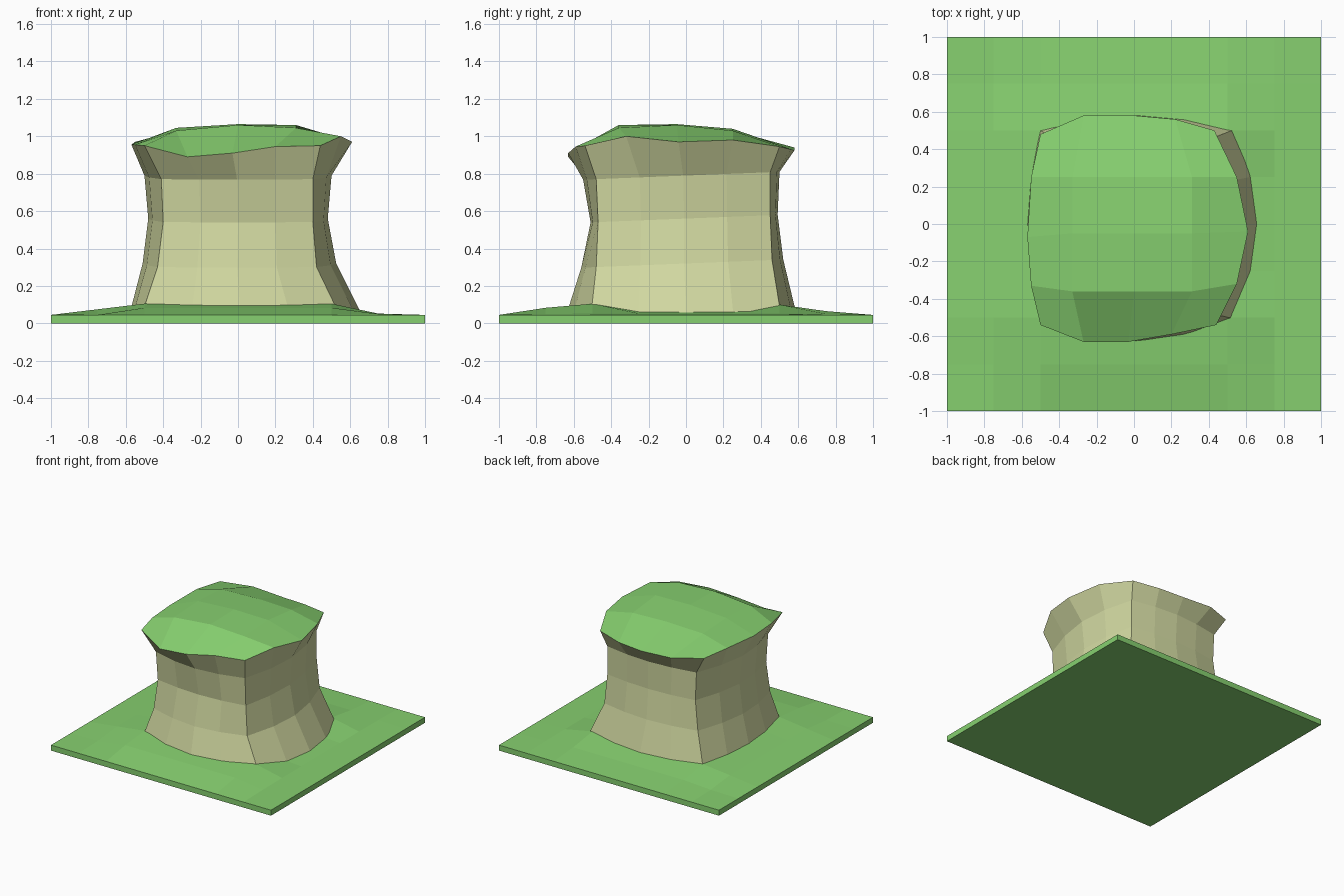
import bpy

if "Cube" in bpy.data.objects:
    bpy.data.objects.remove(bpy.data.objects["Cube"])


def material(name, color):
    m = bpy.data.materials.new(name)
    m.diffuse_color = (*color, 1)
    m.use_nodes = True
    m.node_tree.nodes["Principled BSDF"].inputs["Base Color"].default_value = m.diffuse_color
    return m


def add_mesh(name, verts, faces, mat):
    me = bpy.data.meshes.new(name)
    me.from_pydata(verts, [], faces)
    me.update()
    me.materials.append(mat)
    ob = bpy.data.objects.new(name, me)
    bpy.context.collection.objects.link(ob)
    return ob


grass = material("grass", (0.24, 0.63, 0.16))
stone = material("stone", (0.63, 0.68, 0.35))

# Ground slab: gridded top that swells gently towards the pillar
N = 8
MID = {"front": 0.083, "back": 0.065, "left": 0.075, "right": 0.052}
NEAR = {"front": 0.105, "back": 0.10, "left": 0.10, "right": 0.07}


def ground_height(x, y):
    r = max(abs(x), abs(y))
    if r > 0.9:
        return 0.045
    if abs(x) > 0.6 and abs(y) > 0.6:
        return 0.05
    if abs(y) >= abs(x):
        side = "front" if y < 0 else "back"
    else:
        side = "left" if x < 0 else "right"
    return MID[side] if r > 0.6 else NEAR[side]


verts, faces = [], []
for j in range(N + 1):
    for i in range(N + 1):
        x, y = -1 + 2 * i / N, -1 + 2 * j / N
        verts.append((x, y, ground_height(x, y)))
for j in range(N):
    for i in range(N):
        a = j * (N + 1) + i
        faces.append((a, a + 1, a + N + 2, a + N + 1))
border = ([i for i in range(N)] + [j * (N + 1) + N for j in range(N)]
          + [N * (N + 1) + i for i in range(N, 0, -1)]
          + [j * (N + 1) for j in range(N, 0, -1)])
base = len(verts)
verts += [(verts[k][0], verts[k][1], 0) for k in border]
L = len(border)
for k in range(L):
    n = (k + 1) % L
    faces.append((border[k], base + k, base + n, border[n]))
faces.append(tuple(base + k for k in reversed(range(L))))
add_mesh("ground", verts, faces, grass)

# Rim shared by pillar and cap: 16 points from the front left corner
RIM = [(-.50, -.54, .95), (-.27, -.63, .89), (-.03, -.63, .91), (.20, -.59, .945),
       (.44, -.54, .95), (.55, -.32, 1.0), (.61, -.04, .97), (.55, .25, .98),
       (.43, .50, .945), (.22, .56, .93), (0, .58, .925), (-.27, .58, .94),
       (-.50, .48, .96), (-.55, .25, .97), (-.57, -.07, .955), (-.55, -.33, .955)]

# Pillar rings: z, bulge extents (left, right, front, back), corner extents
RINGS = [(.03, -.585, .67, -.645, .595, -.52, .55, -.51, .51),
         (.32, -.51, .525, -.56, .52, -.43, .42, -.48, .46),
         (.56, -.48, .48, -.51, .49, -.40, .40, -.47, .45),
         (.79, -.50, .50, -.55, .50, -.41, .40, -.48, .45)]


def ring(z, xl, xr, yf, yb, cl, cr, cf, cb):
    corners = [(cl, cf), (cr, cf), (cr, cb), (cl, cb)]
    bulges = [(0, yf - cf), (xr - cr, 0), (0, yb - cb), (xl - cl, 0)]
    pts = []
    for s in range(4):
        (ax, ay), (bx, by) = corners[s], corners[(s + 1) % 4]
        for k, w in enumerate((0, .72, 1, .72)):
            t = k / 4
            x = ax + (bx - ax) * t + bulges[s][0] * w
            y = ay + (by - ay) * t + bulges[s][1] * w
            pts.append((x, y, z + (0.04 * y if z > .1 else 0)))
    return pts


rings = [ring(*r) for r in RINGS] + [RIM]
verts = [p for r in rings for p in r]
faces = [(16 * r + k, 16 * r + (k + 1) % 16, 16 * (r + 1) + (k + 1) % 16, 16 * (r + 1) + k)
         for r in range(len(rings) - 1) for k in range(16)]
add_mesh("rock_pillar", verts, faces, stone)

# Grass cap: 5 x 5 grid, rim outside and domed points inside
XS, YS = (-.33, 0, .31), (-.36, -.05, .25)
ZS = ((1.03, 1.06, 1.045), (1.045, 1.065, 1.06), (1.03, 1.04, 1.03))


def cap_point(i, j):
    if j == 0:
        return RIM[i]
    if i == 4:
        return RIM[4 + j]
    if j == 4:
        return RIM[12 - i]
    if i == 0:
        return RIM[16 - j]
    return (XS[i - 1], YS[j - 1], ZS[j - 1][i - 1])


verts = [cap_point(i, j) for j in range(5) for i in range(5)]
faces = [(5 * j + i, 5 * j + i + 1, 5 * j + i + 6, 5 * j + i + 5)
         for j in range(4) for i in range(4)]
add_mesh("grass_cap", verts, faces, grass)
